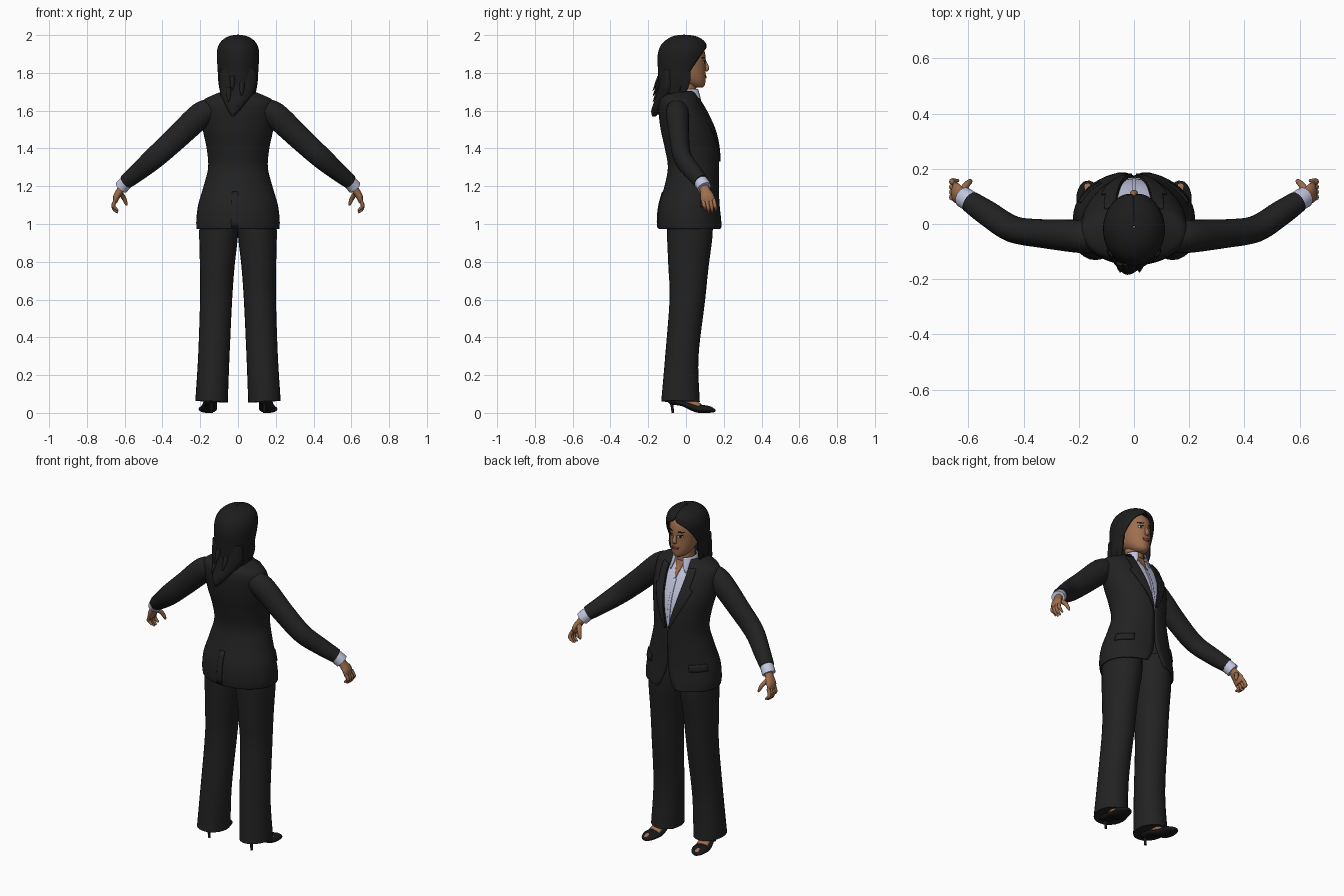
import bpy, bmesh, math
from mathutils import Vector


def material(name, rgb):
    m = bpy.data.materials.new(name)
    m.diffuse_color = (*rgb, 1)
    return m


SUIT = material("suit_black", (0.016, 0.016, 0.016))
HAIR = material("hair_black", (0.012, 0.012, 0.012))
SHOE = material("shoe_black", (0.009, 0.009, 0.010))
SHIRT = material("shirt_pale_blue", (0.56, 0.58, 0.76))
SKIN = material("skin_brown", (0.34, 0.155, 0.075))
LIP = material("lip_brown", (0.22, 0.065, 0.045))
EYE = material("eye_white", (0.6, 0.56, 0.52))


def smooth(rows, k=5):
    """Catmull-Rom through rows of numbers."""
    out = []
    for i in range(len(rows) - 1):
        p = [rows[max(0, min(len(rows) - 1, i + d))] for d in (-1, 0, 1, 2)]
        for j in range(k):
            t = j / k
            out.append([0.5 * (2*b + (c-a)*t + (2*a-5*b+4*c-d)*t*t + (3*b-a-3*c+d)*t**3)
                        for a, b, c, d in zip(*p)])
    return out + [list(rows[-1])]


def grid(name, rows, mat, closed=False, thick=0.0):
    """Skin rows of points; closed rows are capped at both ends."""
    bm = bmesh.new()
    vs = [[bm.verts.new(p) for p in r] for r in rows]
    n = len(rows[0])
    for a, b in zip(vs, vs[1:]):
        for i in range(n if closed else n - 1):
            j = (i + 1) % n
            bm.faces.new((a[i], a[j], b[j], b[i]))
    if closed:
        bm.faces.new(vs[0])
        bm.faces.new(vs[-1])
    bmesh.ops.recalc_face_normals(bm, faces=bm.faces)
    me = bpy.data.meshes.new(name)
    bm.to_mesh(me)
    bm.free()
    me.materials.append(mat)
    ob = bpy.data.objects.new(name, me)
    bpy.context.collection.objects.link(ob)
    if thick:
        mod = ob.modifiers.new("thickness", 'SOLIDIFY')
        mod.thickness, mod.offset = thick, 0
    bpy.ops.object.select_all(action='DESELECT')
    ob.select_set(True)
    bpy.context.view_layer.objects.active = ob
    bpy.ops.object.shade_smooth_by_angle(angle=math.radians(50))
    return ob


def tube(name, pts, mat, n=16, ref=(0, 1, 0), k=5, side=1):
    """Rows are x, y, z, radius across, radius along ref."""
    pts = smooth(pts, k)
    c = [Vector(p[:3]) for p in pts]
    rows = []
    for i, p in enumerate(pts):
        t = (c[min(i + 1, len(c) - 1)] - c[max(i - 1, 0)]).normalized()
        u = t.cross(Vector(ref)).normalized()
        v = u.cross(t)
        ring = [c[i] + u * p[3] * math.cos(a) + v * p[4] * math.sin(a)
                for a in (2 * math.pi * j / n for j in range(n))]
        rows.append([(q.x * side, q.y, q.z) for q in ring])
    return grid(name, rows, mat, True)


# Body profiles: z, half width, front y, back y, half opening at the front
def at(prof, z):
    for a, b in zip(prof, prof[1:]):
        if a[0] <= z <= b[0]:
            t = (z - a[0]) / max(1e-6, b[0] - a[0])
            return [x + (y - x) * t for x, y in zip(a, b)]
    return prof[0] if z < prof[0][0] else prof[-1]


def point(row, a, off=0.0):
    z, rx, yf, yb = row[:4]
    m = (yf + yb) / 2
    return ((rx + off) * math.sin(a), m + ((yf - yb) / 2 + off) * math.cos(a), z)


def opening(row):
    return math.asin(max(0, min(1, row[4] / row[1])))


def shell(name, prof, mat, thick, n=48):
    rows = []
    for r in prof:
        o = opening(r)
        rows.append([point(r, o + (2 * math.pi - 2 * o) * j / n) for j in range(n + 1)])
    return grid(name, rows, mat, False, thick)


def patch(name, prof, z0, z1, span, mat, off, thick=0.006, nz=16, na=8):
    """Plate following a profile; span(s, row) gives its two edge angles."""
    rows = []
    for i in range(nz + 1):
        s = i / nz
        r = at(prof, z0 + (z1 - z0) * s)
        a, b = span(s, r)
        rows.append([point(r, a + (b - a) * j / na, off) for j in range(na + 1)])
    return grid(name, rows, mat, False, thick)


def oval(name, prof, z, a, hz, ha, mat, off):
    def span(s, r):
        w = ha * math.sqrt(max(0.01, 1 - (2 * s - 1) ** 2))
        return a - w, a + w
    return patch(name, prof, z - hz, z + hz, span, mat, off, 0.002, 8, 4)


# Jacket
jacket = smooth([
    (0.975, 0.215, 0.188, -0.142, 0.055), (1.02, 0.217, 0.184, -0.146, 0.03),
    (1.10, 0.207, 0.174, -0.138, 0.006), (1.20, 0.178, 0.170, -0.110, 0.002),
    (1.30, 0.154, 0.171, -0.092, 0.002), (1.40, 0.162, 0.169, -0.108, 0.022),
    (1.50, 0.182, 0.150, -0.130, 0.045), (1.60, 0.190, 0.106, -0.142, 0.060),
    (1.65, 0.183, 0.076, -0.137, 0.062), (1.675, 0.140, 0.064, -0.125, 0.060),
    (1.70, 0.078, 0.055, -0.090, 0.058)])
shell("jacket", jacket, SUIT, 0.008)


def lapel(side):
    def span(s, r):
        w = 0.008 + 0.09 * s if s < 0.68 else 0.045
        o = opening(r)
        return side * o, side * (o + w / r[1])
    return span


for sd, nm in ((1, "right"), (-1, "left")):
    patch(nm + "_lapel", jacket, 1.33, 1.665, lapel(sd), SUIT, 0.008, 0.007, 24)
    patch(nm + "_pocket_flap", jacket, 1.09, 1.13,
          lambda s, r: (sd * 0.62, sd * 1.2), SUIT, 0.007, nz=3)
patch("back_vent", jacket, 0.98, 1.17, lambda s, r: (math.pi, math.pi + 0.16), SUIT, 0.006, nz=6)

# Shirt front, bare throat and shirt collar
patch("shirt_front", jacket, 1.27, 1.69, lambda s, r: (-0.95, 0.95), SHIRT, -0.009, 0.003, 24, 24)
patch("shirt_placket", jacket, 1.33, 1.60,
      lambda s, r: (-0.008 / r[1], 0.008 / r[1]), SHIRT, -0.005, 0.004)
patch("throat", jacket, 1.60, 1.69,
      lambda s, r: (-(0.002 + 0.026 * s) / r[1], (0.002 + 0.026 * s) / r[1]), SKIN, -0.004, 0.004)
shell("shirt_collar", smooth([
    (1.635, 0.072, 0.098, -0.080, 0.048), (1.67, 0.073, 0.082, -0.076, 0.032),
    (1.715, 0.060, 0.066, -0.062, 0.022)]), SHIRT, 0.006, 32)

# Neck and head
tube("neck", [(0, -0.005, 1.61, 0.055, 0.06), (0, 0.0, 1.68, 0.049, 0.054),
              (0, 0.0, 1.78, 0.047, 0.055)], SKIN)
head = smooth([
    (1.722, 0.016, 0.086, 0.040), (1.733, 0.036, 0.098, 0.010), (1.755, 0.055, 0.103, -0.030),
    (1.785, 0.069, 0.104, -0.070), (1.83, 0.078, 0.103, -0.095), (1.88, 0.081, 0.104, -0.105),
    (1.93, 0.076, 0.092, -0.095), (1.965, 0.050, 0.055, -0.060)])
grid("head", [[point(r, 2 * math.pi * j / 32) for j in range(32)] for r in head], SKIN, True)
tube("nose", [(0, 0.098, 1.868, 0.006, 0.006), (0, 0.106, 1.845, 0.009, 0.009),
              (0, 0.112, 1.822, 0.014, 0.011), (0, 0.103, 1.811, 0.008, 0.006)], SKIN, 12)
oval("upper_lip", head, 1.786, 0, 0.005, 0.34, LIP, 0.002)
oval("lower_lip", head, 1.777, 0, 0.006, 0.28, LIP, 0.003)
for sd, nm in ((1, "right"), (-1, "left")):
    oval(nm + "_eye", head, 1.855, sd * 0.40, 0.007, 0.18, EYE, 0.001)
    oval(nm + "_iris", head, 1.855, sd * 0.40, 0.006, 0.08, HAIR, 0.002)
    oval(nm + "_lash_line", head, 1.863, sd * 0.40, 0.002, 0.2, HAIR, 0.002)
    oval(nm + "_eyebrow", head, 1.880, sd * 0.42, 0.004, 0.24, HAIR, 0.001)

# Hair: cap open around the face, tail down the back, loose strands
cap = smooth([
    (1.69, 0.088, 0.040, -0.140, 0.087), (1.75, 0.100, 0.070, -0.142, 0.098),
    (1.82, 0.104, 0.090, -0.145, 0.092), (1.88, 0.108, 0.106, -0.147, 0.078),
    (1.915, 0.107, 0.110, -0.142, 0.055), (1.94, 0.101, 0.107, -0.132, 0.015),
    (1.96, 0.090, 0.098, -0.117, 0), (1.98, 0.068, 0.075, -0.090, 0),
    (1.993, 0.038, 0.040, -0.058, 0), (1.998, 0.004, -0.006, -0.014, 0)])
shell("hair_cap", cap, HAIR, 0.008)
tail = smooth([
    (1.57, 0.006, -0.160, -0.180), (1.60, 0.030, -0.125, -0.184), (1.64, 0.058, -0.090, -0.172),
    (1.69, 0.088, -0.055, -0.155), (1.75, 0.099, -0.050, -0.143), (1.82, 0.095, -0.060, -0.135)])
rows = []
for r in tail:
    shift = -0.028 * max(0, min(1, (1.72 - r[0]) / 0.15))
    rows.append([(p[0] + shift, p[1], p[2])
                 for p in (point(r, 2 * math.pi * j / 24) for j in range(24))])
grid("hair_tail", rows, HAIR, True)
for i, (x, z) in enumerate([(-0.03, 1.74), (0.02, 1.71), (-0.05, 1.68), (0.0, 1.655), (-0.03, 1.63)]):
    tube("strand_%d" % i, [(x, -0.14, z + 0.04, 0.014, 0.012), (x, -0.158, z, 0.012, 0.008),
                           (x, -0.176, z - 0.035, 0.001, 0.001)], HAIR, 8)
for sd in (1, -1):
    tube("side_lock", [(0.09, -0.01, 1.84, 0.012, 0.035), (0.094, -0.012, 1.75, 0.010, 0.035),
                       (0.084, -0.02, 1.665, 0.002, 0.004)], HAIR, 10, side=sd)

for sd, nm in ((1, "right_"), (-1, "left_")):
    # Sleeve, cuff and hand
    tube(nm + "sleeve", [
        (0.13, -0.048, 1.605, 0.055, 0.055), (0.195, -0.045, 1.578, 0.068, 0.060),
        (0.33, -0.035, 1.452, 0.063, 0.052), (0.44, -0.018, 1.352, 0.058, 0.048),
        (0.53, 0.038, 1.275, 0.048, 0.046), (0.592, 0.08, 1.225, 0.040, 0.040)], SUIT, 20, side=sd)
    tube(nm + "cuff", [(0.575, 0.068, 1.237, 0.035, 0.037), (0.600, 0.086, 1.213, 0.037, 0.038),
                       (0.618, 0.097, 1.193, 0.037, 0.038)], SHIRT, side=sd)
    tube(nm + "palm", [(0.605, 0.09, 1.21, 0.022, 0.024), (0.625, 0.102, 1.175, 0.020, 0.028),
                       (0.643, 0.112, 1.145, 0.018, 0.037), (0.650, 0.118, 1.115, 0.011, 0.034)],
         SKIN, side=sd)
    for f in range(4):
        y = 0.09 + 0.019 * f
        drop = (0.012, 0, 0, 0.008)[f]
        tube(nm + "finger_%d" % f, [
            (0.647, y, 1.13, 0.010, 0.010), (0.660, y + 0.006, 1.10, 0.010, 0.010),
            (0.655, y + 0.010, 1.077 + drop, 0.009, 0.009),
            (0.636, y + 0.010, 1.06 + drop, 0.005, 0.005)], SKIN, 8, side=sd)
    tube(nm + "thumb", [(0.625, 0.118, 1.165, 0.014, 0.014), (0.606, 0.143, 1.14, 0.012, 0.012),
                        (0.594, 0.154, 1.112, 0.009, 0.009), (0.590, 0.157, 1.098, 0.004, 0.004)],
         SKIN, 10, side=sd)

    # Trouser leg
    tube(nm + "trouser_leg", [
        (0.100, 0.020, 1.08, 0.100, 0.120), (0.1025, 0.020, 0.95, 0.103, 0.121),
        (0.110, 0.013, 0.78, 0.092, 0.107), (0.116, 0.007, 0.60, 0.085, 0.094),
        (0.128, -0.022, 0.30, 0.083, 0.088), (0.140, -0.029, 0.06, 0.086, 0.102)],
         SUIT, 24, side=sd)

    # Foot in a high heeled shoe
    tube(nm + "foot", [(0.142, -0.045, 0.14, 0.032, 0.030), (0.145, -0.035, 0.092, 0.033, 0.030),
                       (0.150, 0.020, 0.060, 0.024, 0.032), (0.158, 0.075, 0.034, 0.014, 0.036)],
         SKIN, ref=(1, 0, 0), side=sd)
    tube(nm + "shoe", [
        (0.140, -0.098, 0.078, 0.010, 0.015), (0.141, -0.075, 0.068, 0.022, 0.033),
        (0.147, -0.015, 0.050, 0.016, 0.036), (0.157, 0.055, 0.023, 0.020, 0.046),
        (0.163, 0.105, 0.020, 0.020, 0.046), (0.168, 0.140, 0.014, 0.013, 0.030),
        (0.170, 0.155, 0.011, 0.006, 0.012)], SHOE, ref=(1, 0, 0), side=sd)
    tube(nm + "peep_toe", [(0.166, 0.118, 0.026, 0.012, 0.018), (0.168, 0.138, 0.021, 0.009, 0.016),
                           (0.169, 0.148, 0.017, 0.004, 0.008)], SKIN, 10, ref=(1, 0, 0), side=sd)
    tube(nm + "heel", [(0.140, -0.080, 0.070, 0.018, 0.018), (0.140, -0.074, 0.040, 0.009, 0.009),
                       (0.140, -0.070, 0.0, 0.007, 0.007)], SHOE, 10, side=sd)
